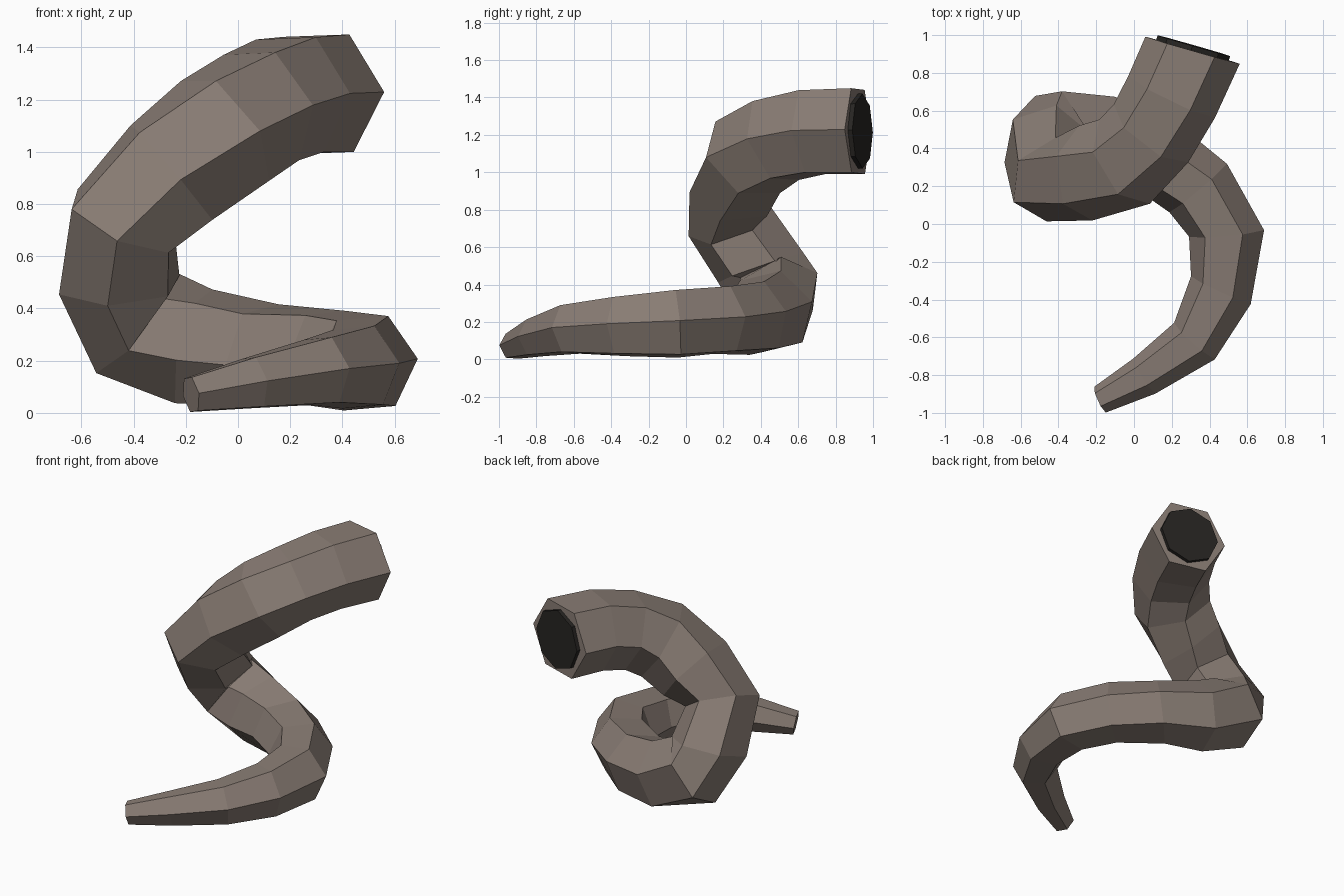
import bpy, bmesh
from math import cos, sin, radians, pi
from mathutils import Vector, Matrix

if "Cube" in bpy.data.objects:
    bpy.data.objects.remove(bpy.data.objects["Cube"])

SIDES = 6

# Path from open end to tip: x, y, z, radius, heading and tilt of the ring's side axis
RINGS = [
    (0.31, 0.92, 1.22, 0.26, -16, 2),
    (0.20, 0.675, 1.215, 0.255, -26, 2),
    (0.09, 0.48, 1.17, 0.25, -38, 2),
    (-0.05, 0.33, 1.08, 0.26, -59, 0),
    (-0.255, 0.27, 0.92, 0.255, -82, -6),
    (-0.44, 0.235, 0.735, 0.235, -96, -19),
    (-0.455, 0.40, 0.49, 0.245, -101, -19),
    (-0.40, 0.485, 0.35, 0.245, -95, -27),
    (-0.17, 0.455, 0.255, 0.235, -107, -13),
    (0.09, 0.38, 0.22, 0.21, -132, -10),
    (0.34, 0.19, 0.21, 0.20, -140, -5),
    (0.49, -0.05, 0.19, 0.20, -175, -5),
    (0.46, -0.35, 0.175, 0.175, -205, -5),
    (0.32, -0.62, 0.16, 0.145, -222, -4),
    (0.055, -0.805, 0.115, 0.11, -238, -4),
    (-0.18, -0.93, 0.07, 0.075, -246, -4),
]


def material(name, rgb):
    m = bpy.data.materials.new(name)
    m.diffuse_color = (*rgb, 1)
    m.use_nodes = True
    m.node_tree.nodes["Principled BSDF"].inputs["Base Color"].default_value = m.diffuse_color
    return m


def add_object(name, bm, mat):
    bmesh.ops.recalc_face_normals(bm, faces=bm.faces)
    mesh = bpy.data.meshes.new(name)
    bm.to_mesh(mesh)
    bm.free()
    mesh.materials.append(mat)
    ob = bpy.data.objects.new(name, mesh)
    bpy.context.collection.objects.link(ob)
    return ob


def frame(i):
    """Side axis, up axis and tangent of ring i."""
    a = Vector(RINGS[max(i - 1, 0)][:3])
    b = Vector(RINGS[min(i + 1, len(RINGS) - 1)][:3])
    h, e = radians(RINGS[i][4]), radians(RINGS[i][5])
    side = Vector((cos(h) * cos(e), sin(h) * cos(e), sin(e)))
    t = a - b
    t = (t - side * t.dot(side)).normalized()
    return side, side.cross(t), t


# Horn: six-sided tapering tube swept along the spiral
bm = bmesh.new()
loops = []
for i, (x, y, z, r, _, _) in enumerate(RINGS):
    side, up, t = frame(i)
    c = Vector((x, y, z))
    loops.append([bm.verts.new(c + r * (cos(k * 2 * pi / SIDES) * side
                                        + sin(k * 2 * pi / SIDES) * up))
                  for k in range(SIDES)])
for p, q in zip(loops, loops[1:]):
    for k in range(SIDES):
        n = (k + 1) % SIDES
        bm.faces.new((p[k], p[n], q[n], q[k]))
bm.faces.new(loops[0])
bm.faces.new(loops[-1])
add_object("horn", bm, material("horn_brown", (0.25, 0.203, 0.175)))

# Core: dark eight-sided plug in the thick end
side, up, t = frame(0)
rot = Matrix((side, up, t)).transposed().to_4x4()
bm = bmesh.new()
bmesh.ops.create_cone(bm, cap_ends=True, segments=8, radius1=0.2, radius2=0.2,
                      depth=0.08,
                      matrix=Matrix.Translation(Vector(RINGS[0][:3]) - t * 0.015) @ rot)
add_object("horn_core", bm, material("core_dark", (0.02, 0.018, 0.016)))
